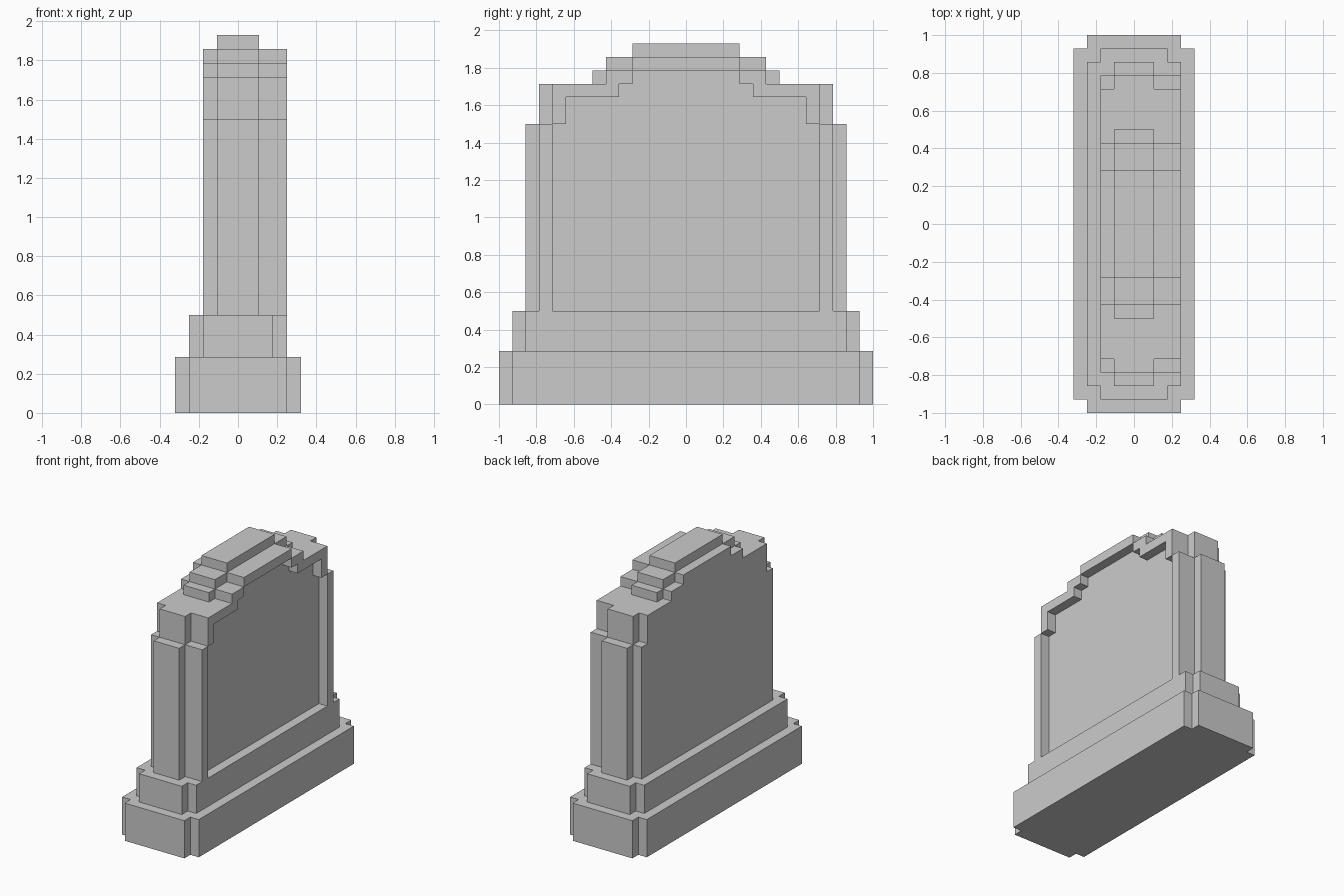
import bpy, bmesh, math
from mathutils import Vector

if "Cube" in bpy.data.objects:
    bpy.data.objects.remove(bpy.data.objects["Cube"])

U = 1 / 14                      # one block of the stepped model
cells = {}                      # block position -> part name


def block(part, x0, x1, half_y, z0, z1):
    """Fill a block mirrored in y; x counts from the left edge of the base."""
    for i in range(x0, x1):
        for j in range(-half_y, half_y):
            for k in range(z0, z1):
                cells[i, j, k] = part


def slab(part, x0, x1, steps):
    """Stepped upright slab: each step is (half width, top height)."""
    for half_y, top in steps:
        block(part, x0, x1, half_y, 7, top)


# base and plinth, both with notched corners
block("base", 0, 9, 13, 0, 4)
block("base", 1, 8, 14, 0, 4)
block("plinth", 1, 8, 12, 4, 7)
block("plinth", 2, 7, 13, 4, 7)

# headstone: wide thick core between slightly smaller outer layers
outer = [(11, 21), (10, 24), (6, 25), (4, 26)]
slab("headstone", 2, 8, outer)
slab("headstone", 3, 6, [(12, 21), (11, 24), (7, 25), (6, 26), (4, 27)])

# recessed panel on the right side
for half_y, top in [(10, 21), (9, 23), (5, 24), (4, 25)]:
    for j in range(-half_y, half_y):
        for k in range(7, top):
            cells.pop((7, j, k), None)


def build(part):
    """Make the outer skin of a part and merge its flat areas."""
    bm = bmesh.new()
    for (i, j, k), name in cells.items():
        if name != part:
            continue
        c = Vector((i - 4, j + 0.5, k + 0.5))
        for axis in range(3):
            for s in (-1, 1):
                n = Vector((0, 0, 0))
                n[axis] = s
                if (i + int(n.x), j + int(n.y), k + int(n.z)) in cells:
                    continue
                a = Vector((0, 0, 0))
                a[(axis + 1) % 3] = 1
                b = n.cross(a)
                bm.faces.new([bm.verts.new((c + (n + a * p + b * q) / 2) * U)
                              for p, q in ((-1, -1), (1, -1), (1, 1), (-1, 1))])
    bmesh.ops.remove_doubles(bm, verts=bm.verts, dist=0.001)
    bmesh.ops.dissolve_limit(bm, angle_limit=math.radians(1),
                             verts=bm.verts, edges=bm.edges)
    mesh = bpy.data.meshes.new(part)
    bm.to_mesh(mesh)
    bm.free()
    bpy.context.collection.objects.link(bpy.data.objects.new(part, mesh))


for part in ("base", "plinth", "headstone"):
    build(part)
